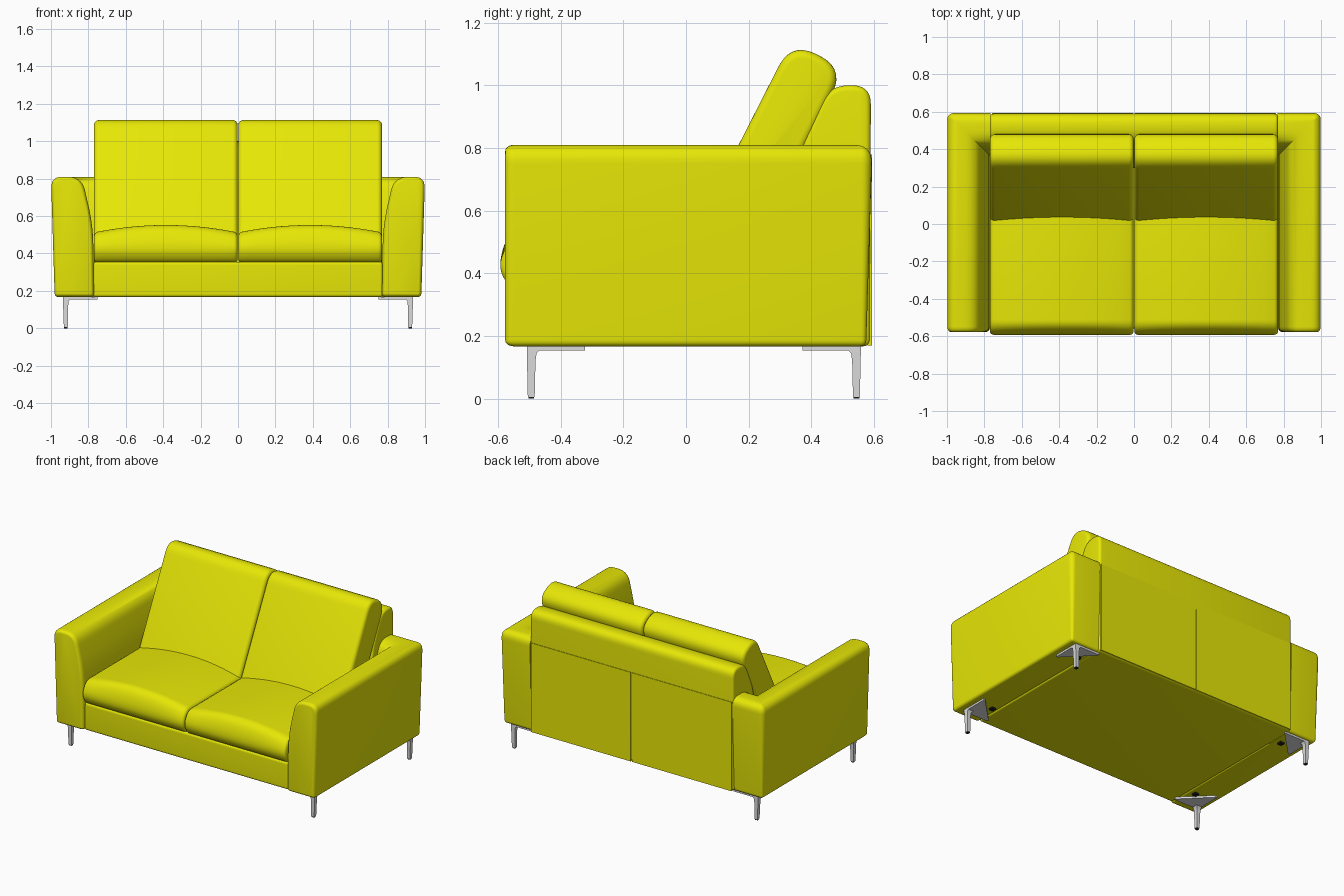
import bpy, bmesh, math
from mathutils import Vector

if "Cube" in bpy.data.objects:
    bpy.data.objects.remove(bpy.data.objects["Cube"])


def material(name, rgb):
    m = bpy.data.materials.new(name)
    m.diffuse_color = (*rgb, 1)
    m.use_nodes = True
    m.node_tree.nodes["Principled BSDF"].inputs["Base Color"].default_value = m.diffuse_color
    return m


YELLOW = material("yellow fabric", (0.80, 0.80, 0.002))
METAL = material("brushed metal", (0.72, 0.72, 0.73))
BLACK = material("black plastic", (0.01, 0.01, 0.01))


def loft(name, rings, mat, shape=None, flip=1, angle=40):
    """Skin equal-length closed rings and cap both ends."""
    bm = bmesh.new()
    rows = [[bm.verts.new((p[0] * flip, p[1], p[2])) for p in r] for r in rings]
    n = len(rows[0])
    for a, b in zip(rows, rows[1:]):
        for i in range(n):
            j = (i + 1) % n
            bm.faces.new((a[i], a[j], b[j], b[i]))
    bm.faces.new(rows[0])
    bm.faces.new(rows[-1])
    if shape:
        for v in bm.verts:
            v.co = shape(v.co)
    bmesh.ops.remove_doubles(bm, verts=bm.verts, dist=1e-5)
    bmesh.ops.recalc_face_normals(bm, faces=bm.faces)
    me = bpy.data.meshes.new(name)
    bm.to_mesh(me)
    bm.free()
    me.materials.append(mat)
    ob = bpy.data.objects.new(name, me)
    bpy.context.collection.objects.link(ob)
    bpy.ops.object.select_all(action='DESELECT')
    ob.select_set(True)
    bpy.context.view_layer.objects.active = ob
    bpy.ops.object.shade_smooth_by_angle(angle=math.radians(angle))
    return ob


def rounded(corners, n=7):
    """Outline from (u, v, cut) corners, each corner rounded by its cut."""
    out = []
    for i, (u, v, c) in enumerate(corners):
        p = Vector((u, v))
        a = Vector(corners[i - 1][:2]) - p
        b = Vector(corners[(i + 1) % len(corners)][:2]) - p
        a, b = p + a.normalized() * c, p + b.normalized() * c
        for k in range(n + 1):
            t = k / n
            out.append(a * (1 - t) ** 2 + p * 2 * t * (1 - t) + b * t * t)
    return out


def inset(outline, d):
    """Move a closed outline inwards by d."""
    n = len(outline)
    area = sum(outline[i - 1].cross(outline[i]) for i in range(n))
    s = 1 if area > 0 else -1
    res = []
    for i, p in enumerate(outline):
        e, f = (p - outline[i - 1]).normalized(), (outline[(i + 1) % n] - p).normalized()
        na, nb = Vector((-e.y, e.x)) * s, Vector((-f.y, f.x)) * s
        res.append(p + (na + nb) * d / (1 + na.dot(nb)))
    return res


ARC = [k * math.pi / 10 for k in range(6)]


def extrude_x(name, corners, x0, x1, r, shape=None, mids=1):
    """Extrude a (y, z) outline along x with rounded ends."""
    line = rounded(corners)
    ends = [(x0 + r * (1 - math.cos(a)), r * (1 - math.sin(a))) for a in ARC]
    middle = [(x0 + r + (x1 - x0 - 2 * r) * k / mids, 0) for k in range(1, mids)]
    order = ends + middle + [(x0 + x1 - x, d) for x, d in reversed(ends)]
    rings = [[(x, p.x, p.y) for p in inset(line, d)] for x, d in order]
    return loft(name, rings, YELLOW, shape)


def box(name, x0, x1, y0, y1, z0, z1, mat, flip=1):
    rings = [[(x0, y0, z), (x1, y0, z), (x1, y1, z), (x0, y1, z)] for z in (z0, z1)]
    return loft(name, rings, mat, flip=flip)


# Seat base with front rail
extrude_x("seat_base", [(-0.56, 0.167, .018), (-0.56, 0.355, .018), (0.55, 0.355, .018),
                        (0.55, 0.167, .018)], -0.772, 0.772, 0.012)

# Back frame and its two rear panels
extrude_x("back_frame", [(0.588, 0.167, .025), (0.59, 1.0, .06), (0.455, 1.0, .065),
                         (0.37, 0.81, .03), (0.30, 0.5, .03), (0.30, 0.167, .025)],
          -0.77, 0.77, 0.018)
for s, side in ((1, "right"), (-1, "left")):
    box("back_panel_" + side, 0.005, 0.76, 0.58, 0.593, 0.17, 0.78, YELLOW, s)

# Arms: outline swept along the side and mitred round the back corner
ARM = rounded([(0.98, 0.167, .022), (1.0, 0.81, .06), (0.835, 0.81, .075),
               (0.775, 0.55, .11), (0.77, 0.167, .022)])
FRONT, BACK, R = -0.577, 0.595, 0.035
arm_rings = []
for a in ARC:
    y = FRONT + 0.028 * (1 - math.cos(a))
    arm_rings.append([(p.x, y, p.y) for p in inset(ARM, 0.019 * (1 - math.sin(a)))])
for a in ARC:
    ring = []
    for p in ARM:
        d = 1 - p.x
        m, q = max(R, d), max(R - d, 0)
        ring.append((1 - m + q * math.cos(a), BACK - m + q * math.sin(a), p.y))
    arm_rings.append(ring)
arm_rings.append([(0.768, BACK - (1 - p.x), p.y) for p in ARM])
for s, side in ((1, "right"), (-1, "left")):
    loft("arm_" + side, arm_rings, YELLOW, flip=s)

# Seat and back cushions
for s, side in ((1, "right"), (-1, "left")):
    x0, x1 = sorted((s * 0.002, s * 0.77))
    cx, hw = (x0 + x1) / 2, (x1 - x0) / 2

    def crown(co):
        u = 1 - ((co.x - cx) / hw) ** 2
        t = min(max((co.z - 0.42) / 0.09, 0), 1)
        return Vector((co.x, co.y, co.z + 0.04 * u * t))

    extrude_x("seat_cushion_" + side,
              [(-0.56, 0.35, .03), (-0.603, 0.42, .045), (-0.56, 0.512, .05),
               (0.3, 0.512, .04), (0.3, 0.35, .03)], x0, x1, 0.02, crown, 14)
    extrude_x("back_cushion_" + side,
              [(0.0, 0.48, .04), (0.336, 1.14, .09), (0.507, 1.054, .09), (0.22, 0.48, .04)],
              x0, x1, 0.026)

# Legs: triangular mounting plate, tapered post, black foot and stop block
for s, side in ((1, "right"), (-1, "left")):
    for y, t, end in ((-0.508, 1, "front"), (0.558, -1, "back")):
        name = end + "_leg_" + side
        tri = [(0.936, y), (0.75, y), (0.75, y + t * 0.012), (0.924, y + t * 0.186),
               (0.936, y + t * 0.186)]
        loft(name + "_plate", [[(a, b, z) for a, b in tri] for z in (0.154, 0.168)], METAL, flip=s)
        posts = []
        for z, w, out in ((0.006, .022, .005), (0.12, .027, .001), (0.145, .031, 0), (0.156, .042, 0)):
            xo, yo = 0.936 - out, y + t * out * 0.6
            posts.append([(xo, yo, z), (xo - w, yo, z), (xo - w, yo + t * w, z), (xo, yo + t * w, z)])
        loft(name + "_post", posts, METAL, flip=s)
        box(name + "_foot", 0.911, 0.929, y + t * 0.005, y + t * 0.023, 0, 0.007, BLACK, s)
        box(name + "_stop", 0.80, 0.83, y + t * 0.11, y + t * 0.14, 0.155, 0.168, BLACK, s)
